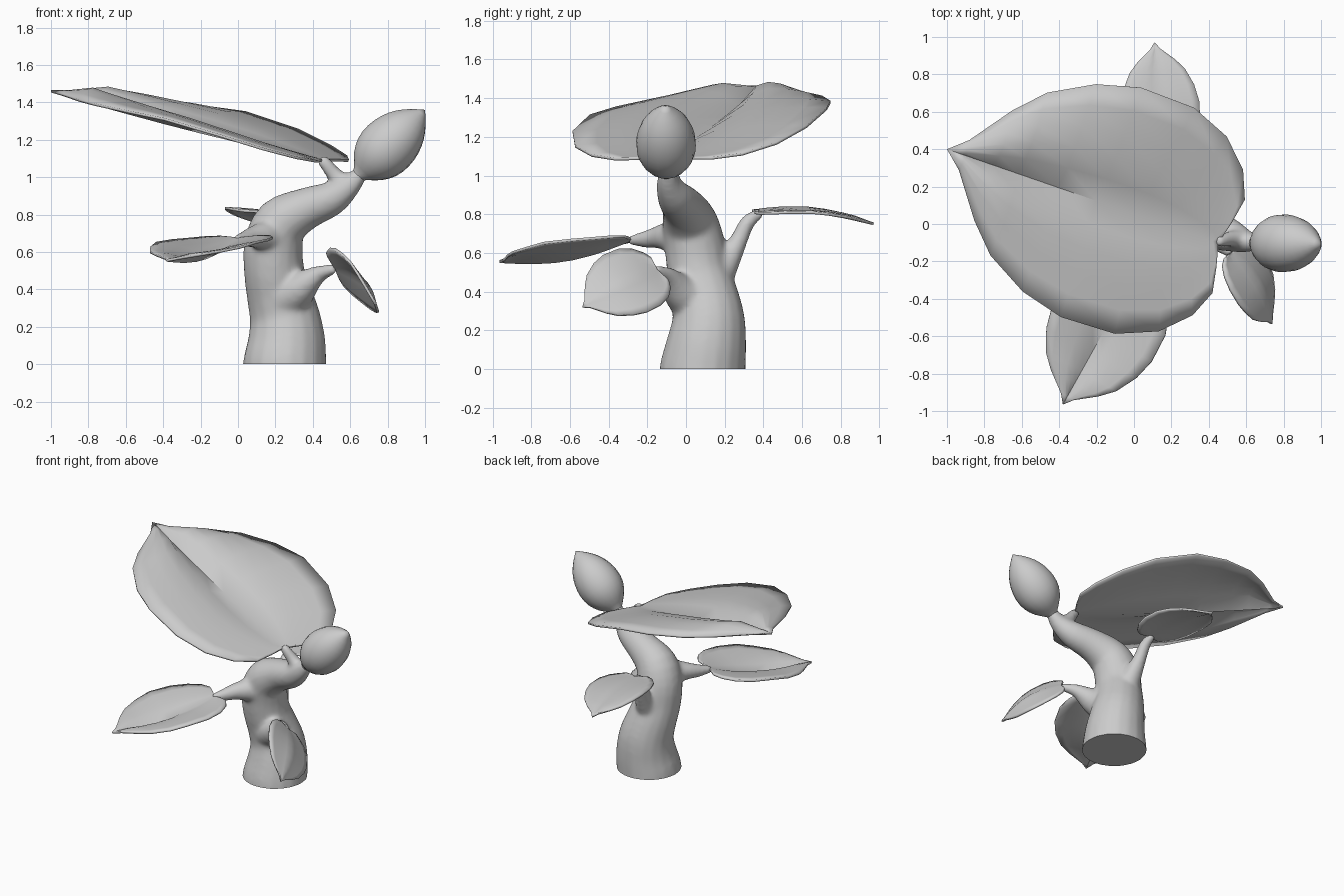
import bpy, bmesh, math
from mathutils import Vector

if "Cube" in bpy.data.objects:
    bpy.data.objects.remove(bpy.data.objects["Cube"])

SIDES = 18


def finish(bm, name, angle=50):
    bmesh.ops.remove_doubles(bm, verts=bm.verts, dist=0.0005)
    bmesh.ops.recalc_face_normals(bm, faces=bm.faces)
    me = bpy.data.meshes.new(name)
    bm.to_mesh(me)
    bm.free()
    ob = bpy.data.objects.new(name, me)
    bpy.context.collection.objects.link(ob)
    bpy.ops.object.select_all(action='DESELECT')
    ob.select_set(True)
    bpy.context.view_layer.objects.active = ob
    bpy.ops.object.shade_smooth_by_angle(angle=math.radians(angle))
    return ob


def catmull(p, t):
    # smooth interpolation through a list of vectors, t in 0..len-1
    i = min(int(t), len(p) - 2)
    f = t - i
    b, c = p[i], p[i + 1]
    a = p[i - 1] if i else b * 2 - c
    d = p[i + 2] if i + 2 < len(p) else c * 2 - b
    return 0.5 * (2 * b + (c - a) * f + (2 * a - 5 * b + 4 * c - d) * f * f
                  + (3 * b - a - 3 * c + d) * f ** 3)


def tube(bm, stations, steps=3, start_dir=None):
    # stations are (x, y, z, radius); rings follow the smoothed path
    p = [Vector(s) for s in stations]
    n = (len(p) - 1) * steps
    path = [catmull(p, i / steps) for i in range(n + 1)]
    rings, prev, ref = [], None, Vector((1, 0.3, 0))
    for i, s in enumerate(path):
        tan = (path[min(i + 1, n)] - path[max(i - 1, 0)]).to_3d().normalized()
        if i == 0 and start_dir:
            tan = Vector(start_dir)
        if prev:
            ref = prev.rotation_difference(tan) @ ref
        ref = (ref - tan * ref.dot(tan)).normalized()
        side, prev = tan.cross(ref), tan
        rings.append([bm.verts.new(s.to_3d() + max(s[3], 0) * (
            ref * math.cos(k * math.tau / SIDES) + side * math.sin(k * math.tau / SIDES)))
            for k in range(SIDES)])
    for a, b in zip(rings, rings[1:]):
        for k in range(SIDES):
            j = (k + 1) % SIDES
            bm.faces.new((a[k], a[j], b[j], b[k]))
    bm.faces.new(rings[0][::-1])
    bm.faces.new(rings[-1])


# half leaf outline: midrib position, edge position along leaf, edge half width
OUTLINE = [(0, 0, 0), (.02, -.02, .08), (.05, -.036, .17), (.12, .005, .265),
           (.2, .1, .355), (.3, .245, .412), (.45, .444, .418), (.59, .595, .378),
           (.74, .74, .296), (.83, .83, .2), (.936, .936, .053), (1, 1, 0)]


def leaf(name, base, tip, across, width=1.0, folds=(.08, .08), sag=0.0,
         hump=0.0, droop=0.0, thick=0.014):
    # folds lift the two edges, hump swells each half beside the midrib
    base, tip = Vector(base), Vector(tip)
    axis = tip - base
    length = axis.length
    p = Vector(across)
    p = (p - axis * p.dot(axis) / length ** 2).normalized()
    up = axis.cross(p).normalized()
    if up.z < 0:
        up = -up
    bm = bmesh.new()
    rows = []
    for m, e, w in OUTLINE:
        row = []
        for k in range(-5, 6):
            s = abs(k) / 5
            u = m + (e - m) * s
            v = w * k / 5
            pu = min(max(u, 0), 1)
            ramp = min(1, 0.2 + 2 * pu) * (1 - droop * pu ** 2)
            rise = folds[k > 0] * ramp * (abs(v) / .42) ** 0.8
            rise += sag * math.sin(math.pi * pu)
            rise += hump * pu * min(1, w / .2) * math.sin(math.pi * s ** .7)
            row.append(bm.verts.new(base + axis * u + p * v * length * width + up * rise))
        rows.append(row)
    for a, b in zip(rows, rows[1:]):
        for k in range(10):
            bm.faces.new((a[k], a[k + 1], b[k + 1], b[k]))
    ob = finish(bm, name)
    mod = ob.modifiers.new("thickness", 'SOLIDIFY')
    mod.thickness = thick
    mod.offset = 0


# bending trunk (starts below ground, trimmed later) and leaf stalks
bm = bmesh.new()
tube(bm, [(.25, .085, -.08, .225), (.25, .087, 0, .224), (.26, .105, .12, .209),
          (.25, .117, .25, .19), (.217, .097, .38, .173), (.193, .065, .5, .162),
          (.19, .045, .64, .158), (.235, .02, .755, .145), (.36, -.01, .83, .114),
          (.5, -.055, .885, .093), (.59, -.09, .95, .065), (.66, -.1, 1.025, .04)],
     start_dir=(0, 0, 1))
tube(bm, [(.58, -.08, .95, .055), (.51, -.08, 1.02, .042),
          (.47, -.09, 1.07, .036), (.44, -.09, 1.1, .03)])
tube(bm, [(.2, .03, .68, .14), (.14, -.08, .685, .085), (.08, -.15, .68, .058),
          (.04, -.21, .67, .045), (-.01, -.29, .665, .026)])
tube(bm, [(.24, .06, .35, .15), (.325, -.025, .4, .1), (.38, -.065, .445, .07),
          (.44, -.1, .485, .045), (.52, -.16, .51, .026)])
tube(bm, [(.2, .1, .43, .13), (.2, .19, .52, .078), (.18, .27, .66, .048),
          (.17, .32, .76, .04), (.16, .39, .81, .026)])
stem = finish(bm, "stem_source")

# fuse the stem parts with soft joints, then trim flat on the ground
mod = stem.modifiers.new("fuse", 'REMESH')
mod.mode = 'VOXEL'
mod.voxel_size = 0.014
mod = stem.modifiers.new("soften", 'SMOOTH')
mod.factor = 0.5
mod.iterations = 12
bm = bmesh.new()
bm.from_object(stem, bpy.context.evaluated_depsgraph_get())
bpy.data.objects.remove(stem)
cut = bmesh.ops.bisect_plane(bm, geom=bm.verts[:] + bm.edges[:] + bm.faces[:],
                             plane_co=(0, 0, 0), plane_no=(0, 0, 1), clear_inner=True)
bmesh.ops.holes_fill(bm, edges=[g for g in cut["geom_cut"] if isinstance(g, bmesh.types.BMEdge)])
finish(bm, "stem")

# pointed bud at the end of the trunk
bm = bmesh.new()
b0, b1 = Vector((.625, -.1, .99)), Vector((1, -.107, 1.36))
tube(bm, [(*b0.lerp(b1, t), r) for t, r in
          [(0, .03), (.07, .045), (.18, .103), (.32, .144), (.48, .155),
           (.64, .141), (.78, .108), (.9, .058), (1, 0)]], steps=2)
finish(bm, "bud")

# leaves
leaf("large_leaf", (.45, -.1, 1.09), (-1, .4, 1.46), (.326, .945, 0), .985,
     (.085, .13), -.015, .09, .8)
leaf("front_leaf", (0, -.28, .67), (-.38, -.965, .555), (.873, -.487, .02), .92,
     (.09, .08), -.05, .02, .3)
leaf("side_leaf", (.525, -.15, .51), (.735, -.535, .32), (.22, .1, -.35), 1,
     (-.03, -.03), .055)
leaf("back_leaf", (.16, .37, .81), (.11, .97, .75), (1, .08, -.06), .83,
     (.01, .01), .028, .01)
